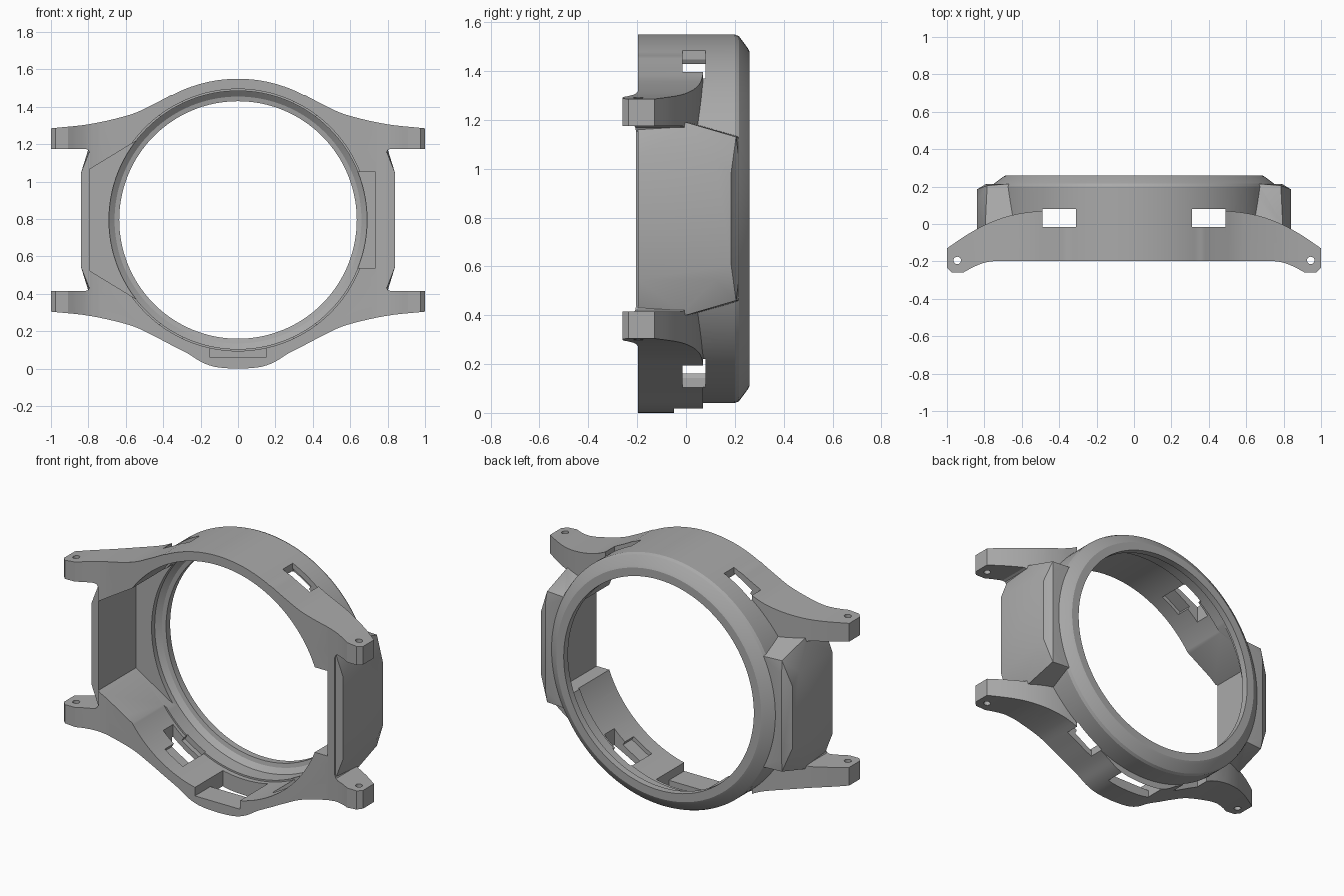
import bpy, bmesh, math
from mathutils import Vector, Matrix

if "Cube" in bpy.data.objects:
    bpy.data.objects.remove(bpy.data.objects["Cube"], do_unlink=True)

CZ = 0.795          # height of the ring centre
SEG = 128

grey = bpy.data.materials.new("satin grey")
grey.use_nodes = True
grey.diffuse_color = (0.4, 0.4, 0.4, 1)
grey.node_tree.nodes["Principled BSDF"].inputs["Base Color"].default_value = (0.4, 0.4, 0.4, 1)


def finish(name, bm):
    bmesh.ops.recalc_face_normals(bm, faces=bm.faces)
    me = bpy.data.meshes.new(name)
    bm.to_mesh(me)
    bm.free()
    me.materials.append(grey)
    ob = bpy.data.objects.new(name, me)
    bpy.context.collection.objects.link(ob)
    return ob


def prism(name, pts, lo, hi, axis):
    """Extrude an outline along y (points are x, z) or along z (points are x, y)."""
    bm = bmesh.new()
    place = (lambda a, b, h: (a, h, b)) if axis == "y" else (lambda a, b, h: (a, b, h))
    face = bm.faces.new([bm.verts.new(place(a, b, lo)) for a, b in pts])
    new = bmesh.ops.extrude_face_region(bm, geom=[face])["geom"]
    shift = Vector(place(0, 0, hi - lo))
    bmesh.ops.translate(bm, vec=shift, verts=[v for v in new if isinstance(v, bmesh.types.BMVert)])
    return finish(name, bm)


def box(name, x, y, z, turn=0):
    """Box from ranges; turn rotates it about the ring axis."""
    bm = bmesh.new()
    bmesh.ops.create_cube(bm, size=1)
    for v in bm.verts:
        v.co = Vector([r[0] if c < 0 else r[1] for r, c in zip((x, y, z), v.co)])
    bmesh.ops.rotate(bm, verts=bm.verts, cent=(0, 0, CZ), matrix=Matrix.Rotation(turn, 3, "Y"))
    return finish(name, bm)


def lathe(name, profile):
    """Closed solid turned about the ring axis; profile is (radius, y)."""
    bm = bmesh.new()
    rings = []
    for r, y in profile:
        rings.append([bm.verts.new((r * math.cos(a), y, CZ + r * math.sin(a)))
                      for a in (2 * math.pi * i / SEG for i in range(SEG))])
    for a, b in zip(rings, rings[1:]):
        for i in range(SEG):
            j = (i + 1) % SEG
            bm.faces.new((a[i], a[j], b[j], b[i]))
    bm.faces.new(rings[0])
    bm.faces.new(rings[-1])
    return finish(name, bm)


def hull(name, pts):
    bm = bmesh.new()
    for p in pts:
        bm.verts.new(p)
    res = bmesh.ops.convex_hull(bm, input=bm.verts)
    loose = {g for g in res["geom_interior"] + res["geom_unused"] if isinstance(g, bmesh.types.BMVert)}
    bmesh.ops.delete(bm, geom=list(loose), context="VERTS")
    bmesh.ops.dissolve_limit(bm, angle_limit=0.02, verts=bm.verts, edges=bm.edges)
    return finish(name, bm)


def combine(target, tool, how):
    mod = target.modifiers.new(how, "BOOLEAN")
    mod.operation, mod.object, mod.solver = how, tool, "EXACT"
    bpy.context.view_layer.objects.active = target
    bpy.ops.object.modifier_apply(modifier=mod.name)
    bpy.data.objects.remove(tool, do_unlink=True)


def smooth(pts, steps=5):
    """Catmull-Rom curve through the points."""
    p = [Vector(q) for q in pts]
    p = [2 * p[0] - p[1]] + p + [2 * p[-1] - p[-2]]
    out = []
    for a, b, c, d in zip(p, p[1:], p[2:], p[3:]):
        for t in (k / steps for k in range(steps)):
            out.append(0.5 * (2 * b + (c - a) * t + (2 * a - 5 * b + 4 * c - d) * t * t
                              + (3 * b - a - 3 * c + d) * t ** 3))
    return [tuple(v) for v in out + [p[-2]]]


def mirrored(half):
    """Complete an outline whose half runs on the +x side."""
    return half + [(-x, y) for x, y in reversed(half) if x > 1e-4]


# Lug plate: front outline trimmed by the curved outline seen from above
shoulder = smooth([(0.36, 1.462), (0.46, 1.41), (0.58, 1.357), (0.79, 1.308), (1.0, 1.285)])
corner = [(1.0, 1.175), (0.815, 1.175), (0.80, 1.168), (0.79, 1.15)]
flank = shoulder + corner
flank_low = [(x, 2 * CZ - z) for x, z in reversed(flank)]
chin = smooth([(0.36, 0.128), (0.27, 0.082), (0.2, 0.038), (0.14, 0.014), (0.08, 0.004), (0, 0.0)])
body = prism("watch_case", mirrored([(0, 1.5), (0.25, 1.48)] + flank + flank_low + chin[1:]),
             -0.4, 0.4, "y")
back = smooth([(0.5, 0.07), (0.6, 0.058), (0.7, 0.034), (0.8, -0.006), (0.9, -0.062), (1.0, -0.13)])
under = smooth([(0.91, -0.258), (0.86, -0.231), (0.8, -0.207), (0.74, -0.197)])
combine(body, prism("lug_curve", mirrored([(0, 0.07)] + back + [(1.0, -0.235), (0.975, -0.26)]
                                          + under + [(0, -0.197)]), -1, 3, "z"), "INTERSECT")

# Round case with a rounded bezel
combine(body, lathe("bezel", [(0.755, -0.197), (0.755, 0.2), (0.747, 0.217), (0.7, 0.252),
                              (0.685, 0.26), (0.5, 0.26)]), "UNION")

# Faceted side guards
for s in (1, -1):
    pts = []
    for x, y, h in [(0.6, -0.197, 0.378), (0.79, -0.197, 0.378), (0.84, -0.197, 0.25),
                    (0.6, 0.0, 0.4), (0.795, 0.0, 0.395), (0.84, 0.12, 0.25),
                    (0.84, 0.185, 0.19), (0.79, 0.215, 0.26),
                    (0.785, 0.205, 0.335), (0.67, 0.215, 0.335), (0.62, 0.21, 0.34)]:
        pts += [(s * x, y, CZ + h), (s * x, y, CZ - h)]
    combine(body, hull("side_guard", pts), "UNION")

# Stepped bore
combine(body, lathe("bore", [(0.7, -0.4), (0.7, 0.1), (0.69, 0.1), (0.69, 0.19), (0.66, 0.215),
                             (0.635, 0.22), (0.635, 0.25), (0.645, 0.4)]), "DIFFERENCE")

# Side pocket, side notch and lower port
combine(body, prism("pocket", [(-0.795, CZ + 0.27), (-0.795, CZ - 0.27), (-0.5, CZ - 0.45),
                               (-0.4, CZ), (-0.5, CZ + 0.45)], -0.4, 0.16, "y"), "DIFFERENCE")
combine(body, box("notch", (0.55, 0.735), (-0.4, 0.16), (CZ - 0.257, CZ + 0.257)), "DIFFERENCE")
combine(body, box("port_recess", (-0.15, 0.15), (-0.4, 0.0), (0.06, 0.3)), "DIFFERENCE")
combine(body, box("port", (-0.15, 0.15), (-0.05, 0.07), (-0.1, 0.3)), "DIFFERENCE")

# Strap slots with their inner recesses, and the pin holes in the lugs
for s in (1, -1):
    for up in (1, -1):
        z = sorted((CZ + up * 0.4, CZ + up * 0.9))
        combine(body, box("slot", sorted((s * 0.31, s * 0.49)), (-0.015, 0.08), z), "DIFFERENCE")
        turn = s * math.radians(31) if up > 0 else math.pi - s * math.radians(31)
        combine(body, box("slot_recess", (-0.07, 0.07), (-0.1, 0.11), (CZ + 0.6, CZ + 0.722), turn),
                "DIFFERENCE")
    pin = [(s * 0.945 + 0.02 * math.cos(k * math.pi / 10), -0.195 + 0.02 * math.sin(k * math.pi / 10))
           for k in range(20)]
    combine(body, prism("pin_hole", pin, -1, 3, "z"), "DIFFERENCE")

# Smooth curved walls, crisp edges
bpy.ops.object.select_all(action="DESELECT")
body.select_set(True)
bpy.context.view_layer.objects.active = body
bpy.ops.object.shade_smooth_by_angle(angle=math.radians(25))
